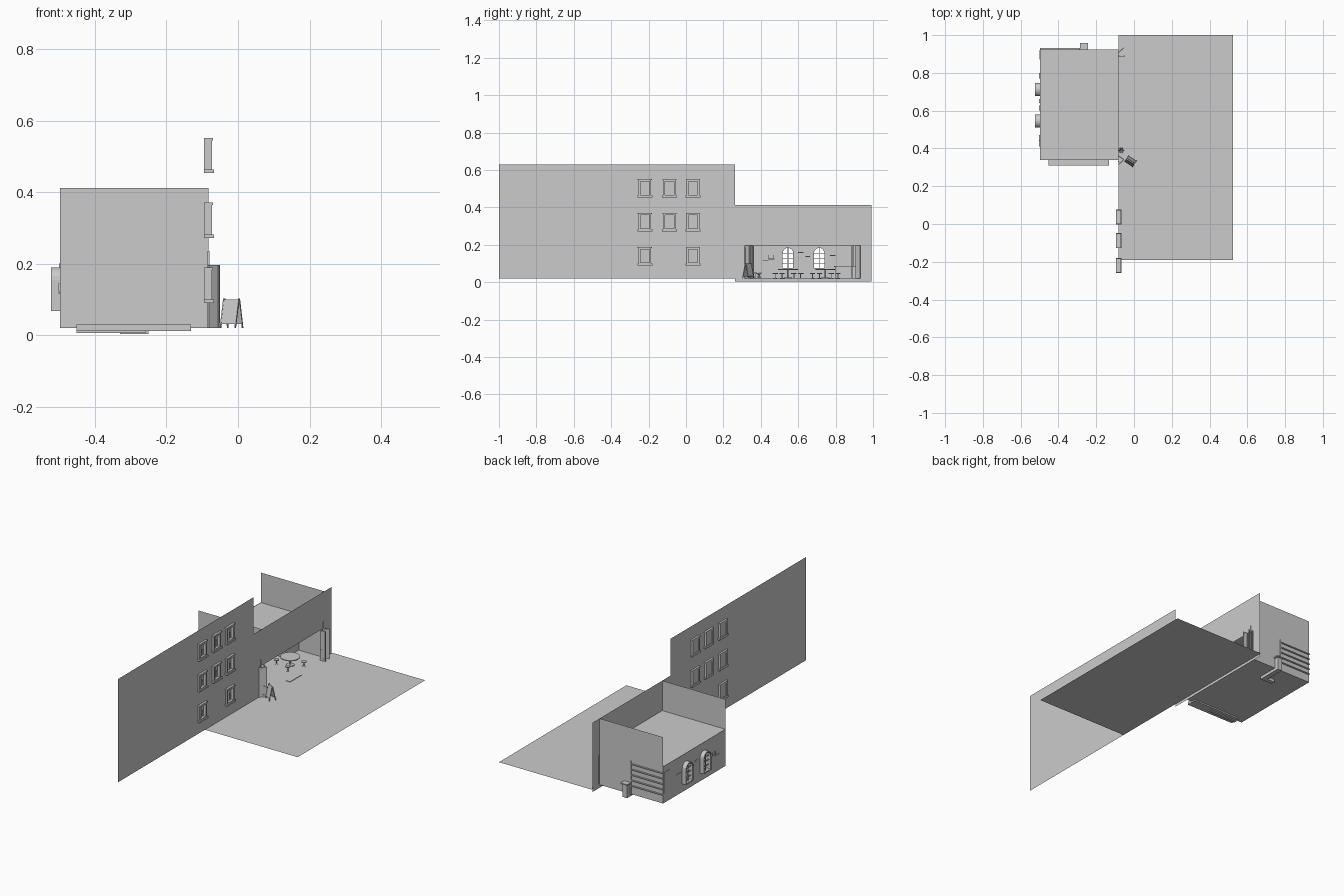
import bpy, bmesh, math
from mathutils import Matrix, Vector

if "Cube" in bpy.data.objects:
    bpy.data.objects.remove(bpy.data.objects["Cube"])


def finish(name, bm, recalc=True):
    if recalc:
        bmesh.ops.recalc_face_normals(bm, faces=bm.faces)
    me = bpy.data.meshes.new(name)
    bm.to_mesh(me)
    bm.free()
    ob = bpy.data.objects.new(name, me)
    bpy.context.collection.objects.link(ob)
    return ob


def box(name, x0, x1, y0, y1, z0, z1, mat=None):
    bm = bmesh.new()
    bmesh.ops.create_cube(bm, size=1)
    for v in bm.verts:
        v.co = Vector(((x0 + x1) / 2 + v.co.x * (x1 - x0),
                       (y0 + y1) / 2 + v.co.y * (y1 - y0),
                       (z0 + z1) / 2 + v.co.z * (z1 - z0)))
    if mat:
        bm.transform(mat)
    return finish(name, bm)


def plate(name, x, loops, depth=0.0):
    """Sheet in the plane x from (y, z) outlines; inner outlines become holes."""
    bm = bmesh.new()
    edges = []
    for loop in loops:
        vs = [bm.verts.new((x, y, z)) for y, z in loop]
        edges += [bm.edges.new((vs[i - 1], vs[i])) for i in range(len(vs))]
    bmesh.ops.triangle_fill(bm, use_beauty=True, use_dissolve=False, edges=edges, normal=(1, 0, 0))
    if depth:
        ext = bmesh.ops.extrude_face_region(bm, geom=bm.faces[:])
        moved = [g for g in ext["geom"] if isinstance(g, bmesh.types.BMVert)]
        bmesh.ops.translate(bm, verts=moved, vec=(depth, 0, 0))
    return finish(name, bm)


def sheet(name, pts):
    bm = bmesh.new()
    bm.faces.new([bm.verts.new(p) for p in pts])
    return finish(name, bm, False)


def disc(name, x, y, z0, z1, r, seg=20):
    bm = bmesh.new()
    bmesh.ops.create_cone(bm, cap_ends=True, segments=seg, radius1=r, radius2=r, depth=z1 - z0,
                          matrix=Matrix.Translation((x, y, (z0 + z1) / 2)))
    return finish(name, bm)


def rect(y0, y1, z0, z1):
    return [(y0, z0), (y1, z0), (y1, z1), (y0, z1)]


def arch(yc, z0, z1, hw, n=10):
    zs = z1 - hw
    return [(yc - hw, z0), (yc + hw, z0)] + [
        (yc + hw * math.cos(math.pi * i / n), zs + hw * math.sin(math.pi * i / n)) for i in range(n + 1)]


FX, LX, F = -0.083, -0.498, 0.02   # facade x, rear wall x, floor level
Y0, Y1 = 0.34, 0.925

# street and facade with window and shopfront openings
sheet("street", [(FX, -0.19, F), (0.523, -0.19, F), (0.523, 1, F), (FX, 1, F)])
cols, rows = (-0.22, -0.088, 0.037), (0.503, 0.322, 0.14)
spots = [(y, z) for z in rows for y in cols if not (y == cols[1] and z == rows[2])]
plate("tall_facade", FX, [rect(-1, 0.263, F, 0.63)]
      + [rect(y - 0.026, y + 0.026, z - 0.038, z + 0.038) for y, z in spots])
plate("shop_facade", FX, [rect(0.263, 0.993, 0.003, 0.412), rect(0.315, 0.932, F, 0.197)])

# facade windows: frame, sill, cornice, mullion, curtains
for y, z in spots:
    plate("window_frame", -0.095, [rect(y - 0.034, y + 0.034, z - 0.046, z + 0.046),
                                   rect(y - 0.024, y + 0.024, z - 0.036, z + 0.036)], 0.022)
    box("window_sill", -0.095, -0.067, y - 0.04, y + 0.04, z - 0.05, z - 0.04)
    box("window_cornice", -0.095, -0.07, y - 0.038, y + 0.038, z + 0.042, z + 0.049)
    plate("window_pane", -0.092, [rect(y - 0.025, y + 0.025, z - 0.037, z + 0.037)])
    box("window_mullion", -0.09, -0.084, y - 0.0015, y + 0.0015, z - 0.037, z + 0.037)
    for s in (-1, 1):
        plate("curtain", -0.091, [[(y + s * 0.024, z + 0.036), (y + s * 0.002, z + 0.036),
                                   (y + s * 0.015, z - 0.01), (y + s * 0.013, z - 0.036),
                                   (y + s * 0.024, z - 0.036)]], 0.003)

# cafe room shell
sheet("floor", [(LX, Y0, F), (FX, Y0, F), (FX, Y1, F), (LX, Y1, F)])
sheet("ceiling", [(LX, Y0, 0.235), (FX, Y0, 0.235), (FX, Y1, 0.235), (LX, Y1, 0.235)])
for y in (Y0, Y1):
    sheet("side_wall", [(LX, y, F), (FX, y, F), (FX, y, 0.412), (LX, y, 0.412)])
arches = (0.545, 0.712)
plate("rear_wall", LX, [rect(Y0, Y1, F, 0.237)] + [arch(y, 0.074, 0.184, 0.029) for y in arches])

# arched rear windows with glazing bars
for y in arches:
    plate("arch_frame", -0.523, [arch(y, 0.068, 0.19, 0.035), arch(y, 0.075, 0.183, 0.028)], 0.032)
    box("arch_mullion", -0.512, -0.506, y - 0.002, y + 0.002, 0.075, 0.183)
    for z in (0.1, 0.128, 0.155):
        box("arch_bar", -0.512, -0.506, y - 0.028, y + 0.028, z - 0.0015, z + 0.0015)

# folding doors and their posts
def door(x0, y0, x1, y1):
    d = Vector((x1 - x0, y1 - y0, 0))
    m = Matrix.Translation((x0, y0, 0)) @ Matrix.Rotation(math.atan2(d.y, d.x), 4, 'Z')
    L = d.length
    box("door_leaf", 0, L, -0.0015, 0.0015, F, 0.197, m)
    for a in (0, L - 0.005):
        box("door_stile", a, a + 0.005, -0.003, 0.003, F, 0.197, m)
    for z in (0.03, 0.08, 0.19):
        box("door_rail", 0, L, -0.0025, 0.0025, z - 0.004, z + 0.004, m)


for a in ((FX, 0.315, -0.053, 0.34), (FX, 0.36, -0.053, 0.34),
          (FX, 0.908, -0.055, 0.932), (FX, 0.888, -0.05, 0.888)):
    door(*a)
for y in (0.332, 0.915):
    box("door_post", -0.085, -0.08, y - 0.0025, y + 0.0025, F, 0.236)

# doormat, threshold, lower bench plinth
box("doormat", FX, -0.055, 0.565, 0.67, F, 0.023)
box("bench_plinth", -0.452, -0.132, 0.31, 0.37, 0.012, 0.03)
box("bench_foot", -0.452, -0.258, 0.333, 0.35, 0.006, 0.014)
box("bench_seat", -0.452, -0.132, 0.342, 0.38, 0.045, 0.052)
for x in (-0.44, -0.15):
    box("bench_leg", x, x + 0.008, 0.345, 0.375, F, 0.045)

# bar counter and shelves on the far side wall
box("counter_body", -0.28, -0.25, 0.8, 0.95, 0.003, 0.08)
box("counter_return", -0.33, -0.28, 0.8, 0.825, 0.003, 0.08)
box("counter_top", -0.286, -0.243, 0.79, 0.958, 0.08, 0.087)
box("counter_return_top", -0.335, -0.286, 0.79, 0.832, 0.08, 0.087)
box("shelf_end", -0.292, -0.286, 0.895, 0.93, F, 0.215)
for i in range(5):
    z = 0.068 + 0.032 * i
    box("bar_shelf", LX, -0.288, 0.895, 0.932, z, z + 0.006)

# round tables with stools
for tx, ty in ((-0.18, 0.745), (-0.3, 0.545)):
    disc("table_top", tx, ty, 0.066, 0.071, 0.053, 28)
    disc("table_stem", tx, ty, F, 0.066, 0.004, 8)
    disc("table_base", tx, ty, F, 0.024, 0.022, 16)
    for k in range(4):
        a = math.radians(25 + 90 * k)
        sx, sy = tx + 0.075 * math.cos(a), ty + 0.075 * math.sin(a)
        disc("stool_seat", sx, sy, 0.043, 0.048, 0.014, 14)
        disc("stool_stem", sx, sy, F, 0.043, 0.0025, 6)
        disc("stool_foot", sx, sy, F, 0.022, 0.01, 10)

# small wall shelves and frames poking through the rear wall
for y0, y1, z in ((0.41, 0.44, 0.115), (0.44, 0.472, 0.122), (0.6, 0.628, 0.157),
                  (0.64, 0.662, 0.135), (0.77, 0.8, 0.14)):
    box("wall_shelf", -0.502, -0.48, y0, y1, z, z + 0.004)
for y in (0.442, 0.47):
    box("shelf_bracket", -0.502, -0.485, y - 0.0015, y + 0.0015, 0.122, 0.145)
box("back_panel", -0.501, -0.495, 0.87, 0.92, 0.08, 0.2)

# A-frame pavement sign
base = Matrix.Translation((-0.018, 0.332, F)) @ Matrix.Rotation(math.radians(-33), 4, 'Z')
for s in (-1, 1):
    m = base @ Matrix.Translation((0, s * 0.019, 0)) @ Matrix.Rotation(math.radians(s * 12), 4, 'X')
    box("sign_board", -0.024, 0.024, -0.0015, 0.0015, 0.012, 0.082, m)
    for x in (-0.026, 0.023):
        box("sign_leg", x, x + 0.003, -0.002, 0.002, 0, 0.084, m)

# little potted plant beside the door
disc("plant_pot", -0.068, 0.39, F, 0.034, 0.009, 10)
for k in range(6):
    m = (Matrix.Translation((-0.068, 0.39, 0.034)) @ Matrix.Rotation(k * math.pi / 3, 4, 'Z')
         @ Matrix.Rotation(math.radians(40), 4, 'Y'))
    box("plant_leaf", -0.0008, 0.0008, -0.003, 0.003, 0, 0.022, m)
